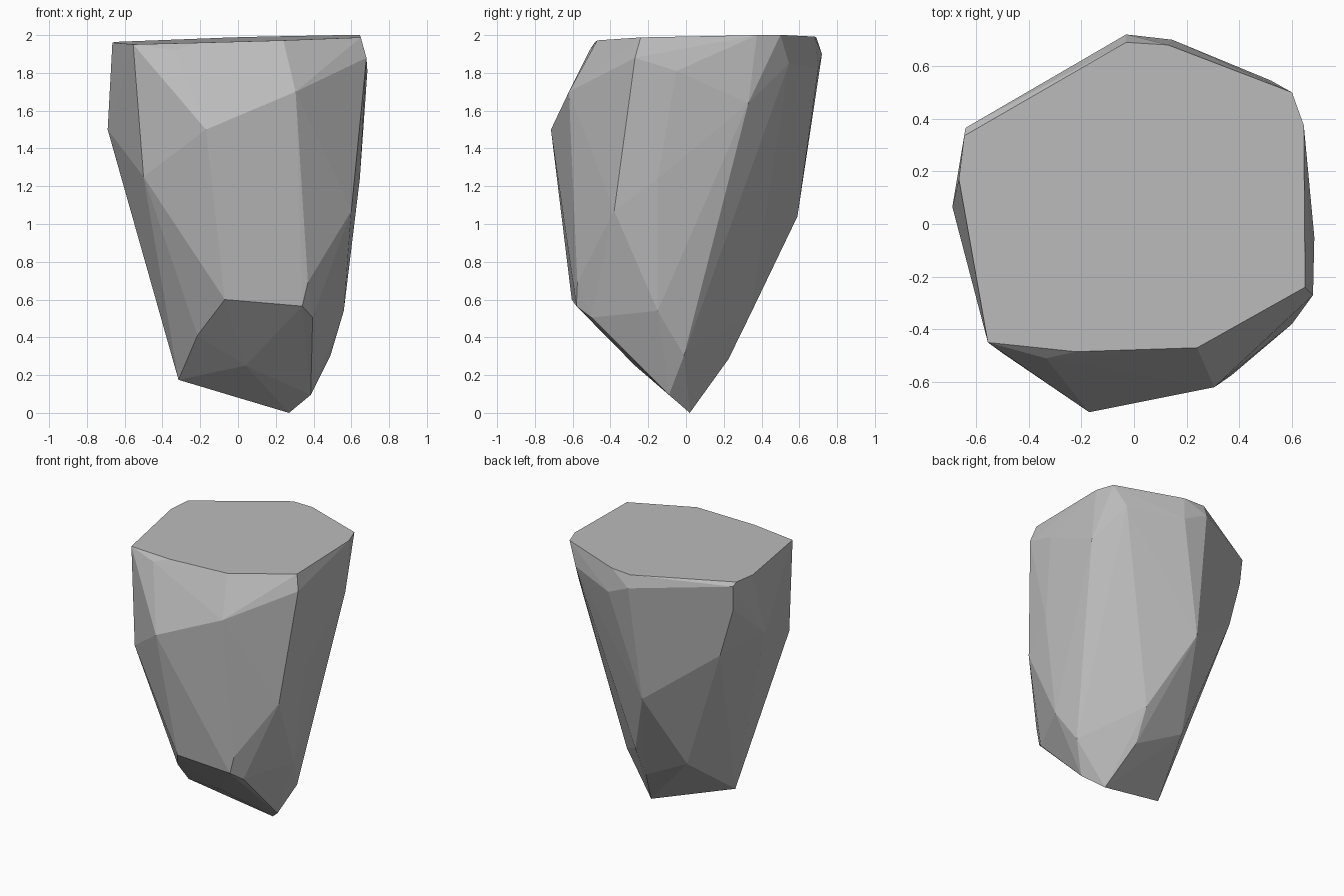
import bpy
import bmesh
from mathutils import Vector

default_cube = bpy.data.objects.get("Cube")
if default_cube:
    bpy.data.objects.remove(default_cube, do_unlink=True)


def flat_material(name, color):
    material = bpy.data.materials.new(name)
    material.use_nodes = True
    material.diffuse_color = color
    shader = material.node_tree.nodes["Principled BSDF"]
    shader.inputs["Base Color"].default_value = color
    return material


def tilted_cap(outline):
    """Lift a flat outline onto the gently sloping top plane."""
    return [(x, y, 1.975 + 0.027 * x + 0.02 * y) for x, y in outline]


def faceted_hull(name, corners, material):
    """Wrap the corners in a flat-sided chiselled solid."""
    bm = bmesh.new()
    for corner in corners:
        bm.verts.new(Vector(corner))
    result = bmesh.ops.convex_hull(bm, input=bm.verts[:])
    unused = {item for item in result["geom_interior"] + result["geom_unused"]
              if isinstance(item, bmesh.types.BMVert)}
    bmesh.ops.delete(bm, geom=list(unused), context="VERTS")
    # Merge nearly coplanar triangles into broad facets
    bmesh.ops.dissolve_limit(bm, angle_limit=0.02, verts=bm.verts[:], edges=bm.edges[:])
    bmesh.ops.recalc_face_normals(bm, faces=bm.faces[:])
    mesh = bpy.data.meshes.new(name)
    bm.to_mesh(mesh)
    bm.free()
    mesh.materials.append(material)
    rock = bpy.data.objects.new(name, mesh)
    bpy.context.scene.collection.objects.link(rock)
    return rock


# Broad flat top
top_cap = tilted_cap([
    (-.03, .69), (.13, .68), (.6, .5), (.645, .375), (.65, -.24),
    (.24, -.47), (-.22, -.485), (-.555, -.45), (-.665, .17), (-.645, .335),
])

# Chipped rim just under the top
rim_chips = [
    (-.64, .365, 1.94), (-.03, .72, 1.9), (.145, .7, 1.82), (.52, .545, 1.85),
    (.685, -.05, 1.81), (.68, -.27, 1.88), (-.335, -.51, 1.92), (-.63, .35, 1.76),
]

# Bulging shoulders and the long tapering sides
shoulders = [
    (.305, -.62, 1.7), (-.17, -.715, 1.5), (-.5, -.49, 1.25), (-.69, .065, 1.5),
    (-.53, .36, 1.4), (.645, .33, 1.64), (.635, .01, 1.43), (.645, -.15, 1.24),
    (.6, -.38, 1.07), (-.055, .59, 1.04),
]

# Narrow lower break
lower_break = [
    (.37, -.575, .69), (.34, -.58, .565), (-.07, -.605, .6), (.395, -.5, .505),
    (.56, -.15, .54), (.49, -.01, .305), (.175, .34, .52), (.17, .225, .285),
    (-.195, .265, .475), (-.215, -.395, .41),
]

# Slanted pointed foot
foot = [(.04, -.27, .25), (-.315, -.125, .175), (.385, -.09, .095), (.27, .02, 0)]

stone_grey = flat_material("stone grey", (0.5, 0.5, 0.5, 1))
faceted_hull("rock", top_cap + rim_chips + shoulders + lower_break + foot, stone_grey)
